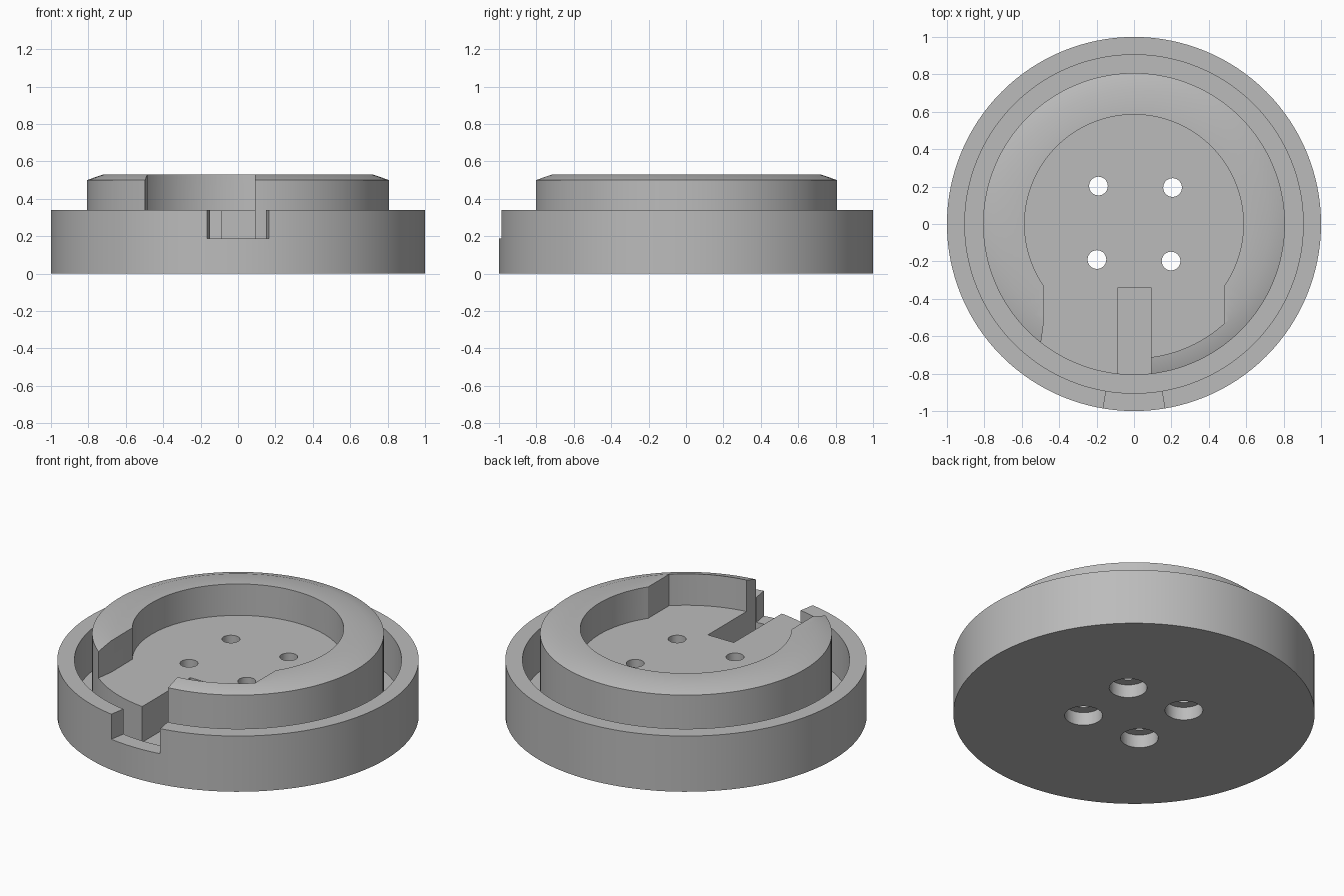
import bpy, bmesh, math
from mathutils import Matrix

cube = bpy.data.objects.get("Cube")
if cube:
    bpy.data.objects.remove(cube, do_unlink=True)

SEGMENTS = 128
FLOOR, SLOT_FLOOR, GROOVE_FLOOR, NOTCH_FLOOR = 0.338, 0.12, 0.08, 0.187
TOP = 0.53

grey = bpy.data.materials.new("plain grey")
grey.use_nodes = True
grey.diffuse_color = (0.5, 0.5, 0.5, 1)
grey.node_tree.nodes["Principled BSDF"].inputs["Base Color"].default_value = (0.5, 0.5, 0.5, 1)


def make_object(name, bm):
    bmesh.ops.recalc_face_normals(bm, faces=bm.faces)
    mesh = bpy.data.meshes.new(name)
    bm.to_mesh(mesh)
    bm.free()
    mesh.materials.append(grey)
    obj = bpy.data.objects.new(name, mesh)
    bpy.context.collection.objects.link(obj)
    return obj


def lathe(name, profile):
    bm = bmesh.new()
    verts = [bm.verts.new((r, 0, z)) for r, z in profile]
    edges = [bm.edges.new(pair) for pair in zip(verts, verts[1:])]
    bmesh.ops.spin(bm, geom=verts + edges, cent=(0, 0, 0), axis=(0, 0, 1),
                   angle=math.tau, steps=SEGMENTS, use_duplicate=False)
    bmesh.ops.remove_doubles(bm, verts=bm.verts, dist=1e-5)
    return make_object(name, bm)


def prism(name, outline, bottom, top):
    bm = bmesh.new()
    face = bm.faces.new([bm.verts.new((x, y, bottom)) for x, y in outline])
    grown = bmesh.ops.extrude_face_region(bm, geom=[face])["geom"]
    moved = [v for v in grown if isinstance(v, bmesh.types.BMVert)]
    bmesh.ops.translate(bm, verts=moved, vec=(0, 0, top - bottom))
    return make_object(name, bm)


def arc(radius, start, end, steps):
    return [(radius * math.cos(start + (end - start) * i / steps),
             radius * math.sin(start + (end - start) * i / steps)) for i in range(steps + 1)]


def carve(target, cutter):
    mod = target.modifiers.new("cut", "BOOLEAN")
    mod.operation = "DIFFERENCE"
    mod.solver = "EXACT"
    mod.object = cutter
    bpy.context.view_layer.update()
    result = bpy.data.meshes.new_from_object(
        target.evaluated_get(bpy.context.evaluated_depsgraph_get()))
    target.modifiers.clear()
    target.data = result
    bpy.data.objects.remove(cutter, do_unlink=True)


# Round body with an annular groove and a bevelled hub
body = lathe("grooved_round_base", [
    (0, 0), (1, 0), (1, 0.34), (0.905, 0.34), (0.905, GROOVE_FLOOR),
    (0.807, GROOVE_FLOOR), (0.807, 0.5), (0.72, TOP), (0, TOP)])

# Pocket: round recess, square bay at the front, open on one side
bay, opening = 0.485, 0.09
side = math.acos(bay / 0.585)
outline = arc(0.585, -side, math.pi + side, 90)
outline += [(-0.483, -0.53), (-0.505, -0.69)]
outline += arc(0.855, math.atan2(-0.69, -0.505), -math.acos(opening / 0.855), 20)
outline += arc(0.718, -math.acos(opening / 0.718), -math.acos(bay / 0.718), 16)
carve(body, prism("pocket_cutter", outline, FLOOR, 0.7))

# Straight slot from the pocket floor out to the groove
carve(body, prism("slot_cutter", [(-0.085, -0.85), (0.09, -0.85), (0.09, -0.34), (-0.085, -0.34)],
                  SLOT_FLOOR, 0.45))

# Wedge notch in the outer rim
half, front = math.radians(9.5), -math.pi / 2
carve(body, prism("notch_cutter", arc(0.86, front - half, front + half, 6)
                  + arc(1.1, front + half, front - half, 6), NOTCH_FLOOR, 0.45))

# Screw holes with counterbores underneath
for x, y in ((-0.19, 0.203), (0.206, 0.195), (0.198, -0.198), (-0.198, -0.19)):
    for radius, top in ((0.105, 0.08), (0.05, 0.45)):
        ring = [(x + a, y + b) for a, b in arc(radius, 0, math.tau, 32)[:-1]]
        carve(body, prism("hole_cutter", ring, -0.1, top))

bpy.ops.object.select_all(action="DESELECT")
body.select_set(True)
bpy.context.view_layer.objects.active = body
bpy.ops.object.shade_smooth_by_angle(angle=math.radians(30))
